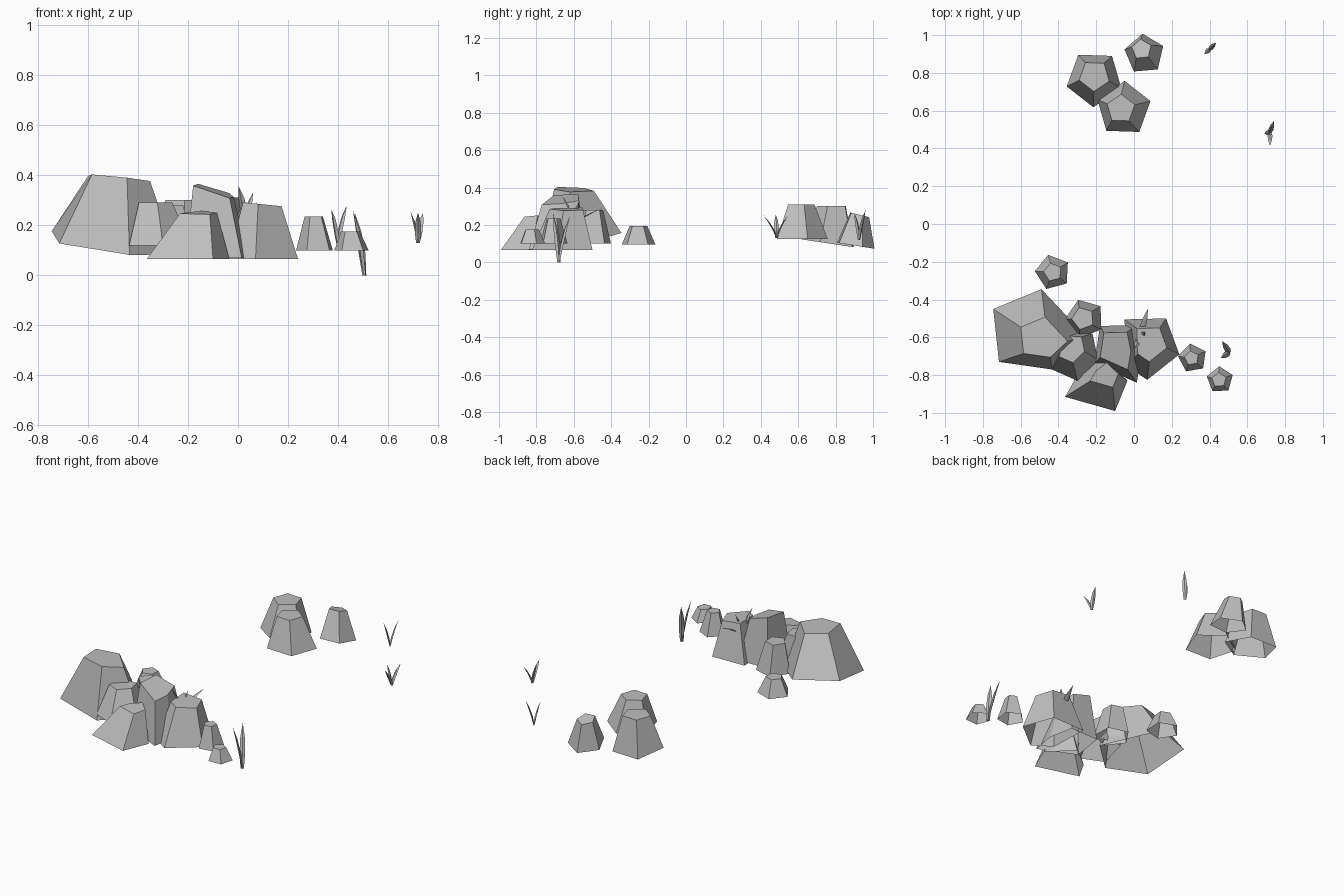
import bpy
import bmesh
from math import cos, sin, radians
from mathutils import Vector

default_cube = bpy.data.objects.get("Cube")
if default_cube:
    bpy.data.objects.remove(default_cube, do_unlink=True)

# One grey shared by stones and grass
grey = bpy.data.materials.new("stone_grey")
grey.use_nodes = True
colour = (0.52, 0.52, 0.52, 1)
grey.diffuse_color = colour
grey.node_tree.nodes["Principled BSDF"].inputs["Base Color"].default_value = colour


def finish(name, bm):
    """Turn a bmesh into a flat shaded object."""
    bmesh.ops.recalc_face_normals(bm, faces=bm.faces)
    mesh = bpy.data.meshes.new(name)
    bm.to_mesh(mesh)
    bm.free()
    mesh.materials.append(grey)
    obj = bpy.data.objects.new(name, mesh)
    bpy.context.collection.objects.link(obj)
    return obj


def pentagon(x, y, radius, angle):
    """Corners of a regular five-sided base."""
    turns = [radians(angle + 72 * i) for i in range(5)]
    return [(x + radius * cos(t), y + radius * sin(t)) for t in turns]


def rock(name, corners, floor, peak, shrink, base_tilt=(0, 0), top_tilt=(0, 0)):
    """Five-sided stone, open underneath, narrowing to a flat cap."""
    bm = bmesh.new()
    middle = sum((Vector(c) for c in corners), Vector((0, 0))) / len(corners)
    bottom, top = [], []
    for corner in corners:
        arm = Vector(corner) - middle
        bottom.append(bm.verts.new((*corner, floor + arm.dot(Vector(base_tilt)))))
        arm = arm * shrink
        rise = arm.dot(Vector(top_tilt))
        top.append(bm.verts.new(Vector(peak) + Vector((arm.x, arm.y, rise))))
    bm.faces.new(top)
    for i in range(len(corners)):
        j = (i + 1) % len(corners)
        bm.faces.new((bottom[i], bottom[j], top[j], top[i]))
    return finish(name, bm)


def tuft(name, root, tips, width=0.013):
    """Curved tapering grass blades that share one root."""
    bm = bmesh.new()
    root = Vector(root)
    for tip in tips:
        tip = Vector(tip)
        # Blades rise first, then lean outwards
        bend = root.lerp(tip, 0.5)
        bend.x = root.x + (tip.x - root.x) * 0.25
        bend.y = root.y + (tip.y - root.y) * 0.25
        lean = Vector((tip.x - root.x, tip.y - root.y, 0)).normalized()
        side = Vector((-lean.y, lean.x, 0))
        rings = []
        for t, size in ((0, 0.6), (0.35, 1), (0.7, 0.8)):
            centre = root.lerp(bend, t).lerp(bend.lerp(tip, t), t)
            offsets = (side, lean * 0.4, -side, -lean * 0.4)
            rings.append([bm.verts.new(centre + o * width * size) for o in offsets])
        point = bm.verts.new(tip)
        bm.faces.new(rings[0])
        for i in range(4):
            j = (i + 1) % 4
            for low, high in zip(rings, rings[1:]):
                bm.faces.new((low[i], low[j], high[j], high[i]))
            bm.faces.new((rings[-1][i], rings[-1][j], point))
    return finish(name, bm)


# Main outcrop: large irregular stones
rock("large_left_rock",
     [(-.745, -.45), (-.715, -.73), (-.434, -.77), (-.25, -.6), (-.49, -.345)],
     .125, (-.49, -.61, .39), .5, (-.14, .16), (-.1, -.05))
rock("middle_left_rock",
     [(-.435, -.77), (-.3, -.83), (-.19, -.72), (-.22, -.58), (-.38, -.57)],
     .12, (-.325, -.66, .29), .55)
rock("middle_rock",
     [(-.21, -.74), (.015, -.84), (.04, -.69), (.01, -.535), (-.18, -.54)],
     .07, (-.085, -.66, .335), .65, (0, 0), (-.3, .1))
rock("front_rock",
     [(-.365, -.915), (-.1, -.99), (-.035, -.83), (-.17, -.7), (-.3, -.8)],
     .065, (-.155, -.8, .25), .45, (0, 0), (0, .1))
rock("middle_right_rock",
     [(-.05, -.505), (-.04, -.75), (.07, -.825), (.24, -.69), (.17, -.5)],
     .065, (.085, -.635, .285), .55, (0, 0), (-.1, 0))

# Smaller stones around the outcrop
rock("back_small_rock", pentagon(-.26, -.5, .105, 110), .1, (-.27, -.5, .28), .58)
rock("right_small_rock", pentagon(.31, -.71, .078, 100), .1, (.305, -.71, .235), .5)
rock("front_small_rock", pentagon(.455, -.825, .072, 93), .1, (.45, -.825, .175), .55)
rock("lone_small_rock", pentagon(-.43, -.255, .095, 105), .095, (-.43, -.255, .195), .52)

# Rear cluster
rock("rear_left_rock", pentagon(-.21, .77, .152, 52), .1,
     (-.21, .785, .3), .55, (0, -.15))
rock("rear_front_rock", pentagon(-.055, .61, .148, 88), .125, (-.07, .61, .31), .52)
rock("rear_right_rock", pentagon(.055, .9, .108, 95), .09,
     (.04, .925, .255), .5, (0, -.16), (0, -.25))

# Grass tufts
tuft("rear_grass", (.4, .925, .12),
     [(.435, .96, .28), (.373, .9, .265)])
tuft("right_grass", (.72, .485, .13),
     [(.74, .545, .25), (.69, .48, .255), (.72, .415, .25)])
tuft("front_grass", (.505, -.68, 0),
     [(.46, -.71, .26), (.467, -.62, .25)], .016)
tuft("outcrop_grass", (.03, -.6, .2),
     [(.075, -.445, .29), (.003, -.66, .355), (.06, -.57, .33)], .016)
